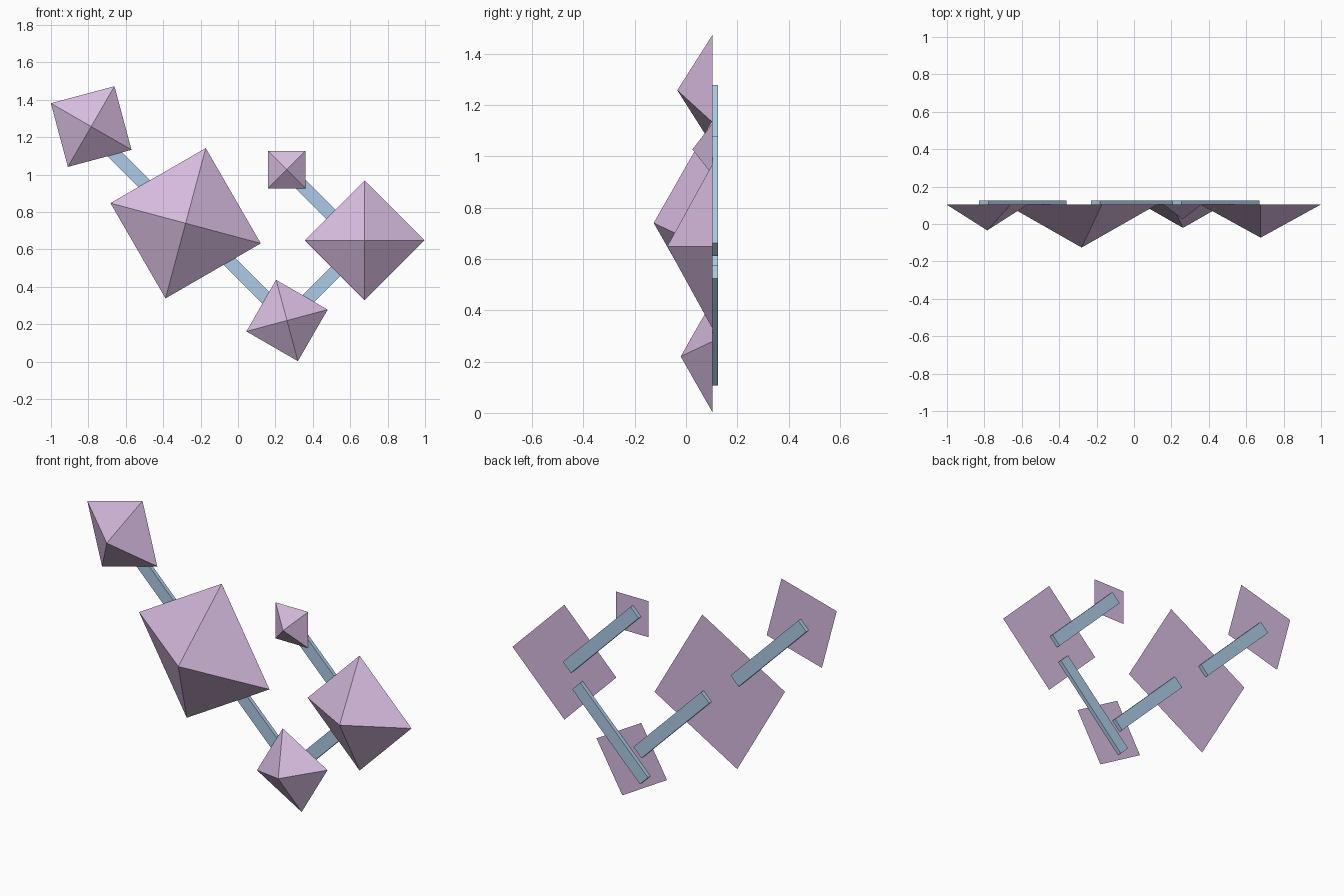
import bpy, bmesh
from math import radians
from mathutils import Matrix

if "Cube" in bpy.data.objects:
    bpy.data.objects.remove(bpy.data.objects["Cube"])

BACK = 0.103      # plane where pyramids meet the bars
OUTER = 0.125     # rear face of the bars
Z_SHIFT = -0.003


def material(name, rgb):
    m = bpy.data.materials.new(name)
    m.diffuse_color = (*rgb, 1)
    m.use_nodes = True
    m.node_tree.nodes["Principled BSDF"].inputs["Base Color"].default_value = m.diffuse_color
    return m


purple = material("purple", (0.68, 0.50, 0.74))
blue = material("blue", (0.42, 0.60, 0.80))


def add_object(name, bm, mat):
    mesh = bpy.data.meshes.new(name)
    bm.to_mesh(mesh)
    bm.free()
    mesh.materials.append(mat)
    bpy.context.collection.objects.link(bpy.data.objects.new(name, mesh))


# Square pyramid pointing forward; radius is half the base diagonal
def pyramid(name, x, z, radius, angle):
    depth = radius * 0.55
    bm = bmesh.new()
    place = (Matrix.Translation((x, BACK - depth / 2, z + Z_SHIFT))
             @ Matrix.Rotation(radians(90), 4, 'X')
             @ Matrix.Rotation(radians(angle), 4, 'Z'))
    bmesh.ops.create_cone(bm, cap_ends=True, segments=4, radius1=radius,
                          radius2=0, depth=depth, matrix=place)
    bmesh.ops.remove_doubles(bm, verts=bm.verts, dist=1e-5)
    add_object(name, bm, purple)


# Flat diagonal bar behind the pyramids
def bar(name, x, z, angle):
    bm = bmesh.new()
    place = (Matrix.Translation((x, (BACK + OUTER) / 2, z + Z_SHIFT))
             @ Matrix.Rotation(radians(angle), 4, 'Y')
             @ Matrix.Diagonal((0.59, OUTER - BACK, 0.07, 1)))
    bmesh.ops.create_cube(bm, size=1, matrix=place)
    add_object(name, bm, blue)


# Pyramids along the zigzag
pyramid("pyramid_top_left", -0.785, 1.26, 0.249, 60)
pyramid("pyramid_large", -0.28, 0.743, 0.416, 75)
pyramid("pyramid_bottom", 0.262, 0.223, 0.225, 15)
pyramid("pyramid_right", 0.677, 0.652, 0.32, 0)
pyramid("pyramid_small", 0.26, 1.03, 0.142, 45)

# Connecting bars
bar("bar_top_left", -0.595, 1.048, 45)
bar("bar_middle", 0.003, 0.49, 45)
bar("bar_bottom_right", 0.38, 0.343, -45)
bar("bar_top_right", 0.438, 0.848, 45)
